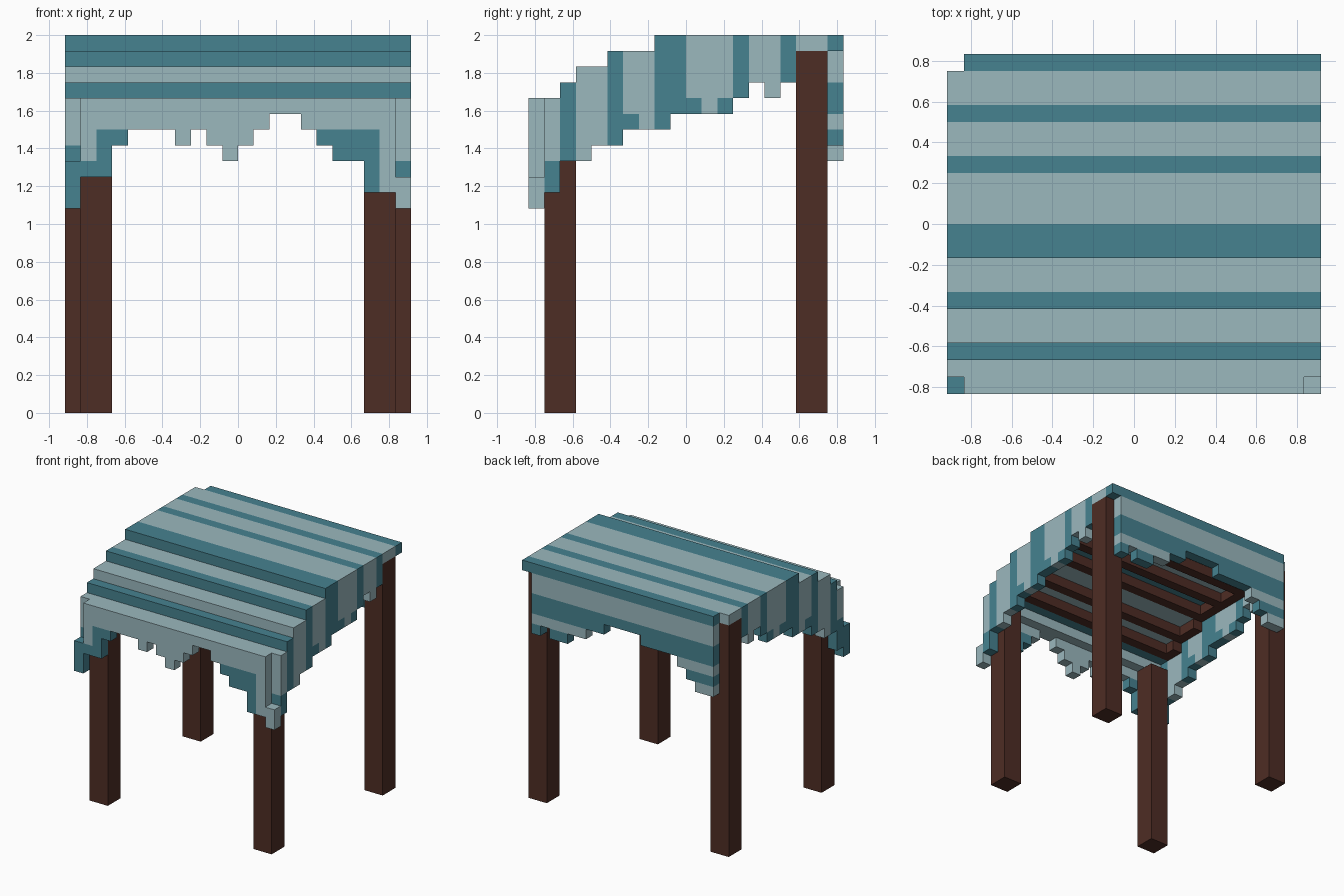
import bpy, bmesh
from mathutils import Vector

cube = bpy.data.objects.get("Cube")
if cube:
    bpy.data.objects.remove(cube, do_unlink=True)

U = 1 / 12  # size of one block


def material(name, rgb):
    m = bpy.data.materials.new(name)
    m.use_nodes = True
    m.diffuse_color = (*rgb, 1)
    m.node_tree.nodes["Principled BSDF"].inputs["Base Color"].default_value = (*rgb, 1)
    return m


MATS = [material("pale_cloth", (0.328, 0.479, 0.515)),
        material("teal_cloth", (0.061, 0.223, 0.279)),
        material("dark_wood", (0.076, 0.026, 0.018))]
PALE, TEAL, WOOD = range(3)

parts = {}      # part name -> {block: colour}
filled = set()  # every block in use


def put(part, x, y, z, colour):
    if (x, y, z) not in filled:
        filled.add((x, y, z))
        parts.setdefault(part, {})[(x, y, z)] = colour


def block(part, xs, ys, zs, colour):
    for x in range(*xs):
        for y in range(*ys):
            for z in range(*zs):
                put(part, x, y, z, colour)


def expand(runs, start):
    """Turn (length, value) runs into {position: value}."""
    out = {}
    for length, value in runs:
        for _ in range(length):
            out[start] = value
            start += 1
    return out


# Roof heights and stripes from front to back
top = expand([(2, 20), (1, 21), (2, 22), (3, 23), (12, 24)], -10)
stripes = {-8, -5, -2, -1, 3, 6, 9}


def stripe(y):
    return TEAL if y in stripes else PALE


# Stepped striped roof, with notched corners
for y in range(-10, 10):
    for x in range(-11, 11):
        if (y == -10 and x in (-11, 10)) or (y == 9 and x == -11):
            continue
        put("roof", x, y, top[y] - 1, stripe(y))

# Front valance: ragged hem with teal patches near the corners
hem = expand([(2, 15), (1, 17), (3, 18), (1, 17), (1, 18), (1, 17), (1, 16), (1, 17),
              (1, 18), (2, 19), (1, 18), (1, 17), (2, 16), (2, 14)], -10)
for x, low in hem.items():
    for z in range(low, 19):
        patch = ((x in (-9, -8) or 4 < x < 9 or (x == 4 and z < 17)) and z < 18) \
            or (x == -10 and z < 16)
        if 5 <= x <= 6 and z == 17 and x == 4:
            patch = False
        put("front_valance", x, -10, z, TEAL if patch else PALE)

# Back valance: horizontal stripes
hem = expand([(2, 16), (1, 17), (1, 18), (4, 19), (4, 20), (2, 19), (2, 18),
              (2, 17), (1, 18), (1, 17)], -10)
for x, low in hem.items():
    for z in range(low, 23):
        put("back_valance", x, 9, z, TEAL if z in (20, 19, 17) else PALE)

# Side valances: hems rise towards the back
hem = expand([(1, 14), (2, 16), (2, 17), (3, 18), (4, 19), (1, 20), (1, 21),
              (1, 20), (1, 21)], -9)
for name, x, cuff in (("left_valance", 10, 16), ("right_valance", -11, 17)):
    for y, low in hem.items():
        for z in range(low, top[y] - 1):
            c = stripe(y)
            if (y == -9 and z < cuff) or (y == -4 and z < 19) or (y in (0, 2) and z < 20):
                c = TEAL
            put(name, x, y, z, c)

# Hanging front corner tabs
block("left_corner_tab", (10, 11), (-10, -9), (13, 15), PALE)
block("right_corner_tab", (-11, -10), (-10, -9), (13, 16), TEAL)

# Legs: the back pair is taller and set wider
for side, fx, bx in (("left", 8, 9), ("right", -10, -11)):
    block(side + "_front_leg", (fx, fx + 2), (-9, -7), (0, 19), WOOD)
    block(side + "_back_leg", (bx, bx + 2), (7, 9), (0, 23), WOOD)

# Stepped rafters along both sides, and crossbars below the roof
for y in range(-7, 7):
    for side, x in (("left", 9), ("right", -10)):
        block(side + "_rafter", (x, x + 1), (y, y + 1), (top[y] - 2, top[y] - 1), WOOD)
for y in (-7, -5, -2, 1, 4, 7):
    block("crossbars", (-9, 9), (y, y + 1), (top[y] - 2, top[y] - 1), WOOD)

# Build each part from its outer block faces
AXES = [Vector((1, 0, 0)), Vector((0, 1, 0)), Vector((0, 0, 1))]
for name, cells in parts.items():
    bm = bmesh.new()
    for cell, colour in cells.items():
        centre = Vector(cell) + Vector((0.5, 0.5, 0.5))
        for i in range(3):
            for s in (1, -1):
                n = AXES[i] * s
                if tuple(int(a + b) for a, b in zip(cell, n)) in filled:
                    continue
                u, v = AXES[(i + 1) % 3] * 0.5, AXES[(i + 2) % 3] * 0.5 * s
                c = centre + n * 0.5
                f = bm.faces.new([bm.verts.new((c + a * u + b * v) * U)
                                  for a, b in ((-1, -1), (1, -1), (1, 1), (-1, 1))])
                f.material_index = colour
    bmesh.ops.remove_doubles(bm, verts=bm.verts, dist=1e-4)
    bmesh.ops.dissolve_limit(bm, angle_limit=0.01, verts=bm.verts, edges=bm.edges,
                             delimit={'MATERIAL'})
    mesh = bpy.data.meshes.new(name)
    bm.to_mesh(mesh)
    bm.free()
    for m in MATS:
        mesh.materials.append(m)
    bpy.context.collection.objects.link(bpy.data.objects.new(name, mesh))
